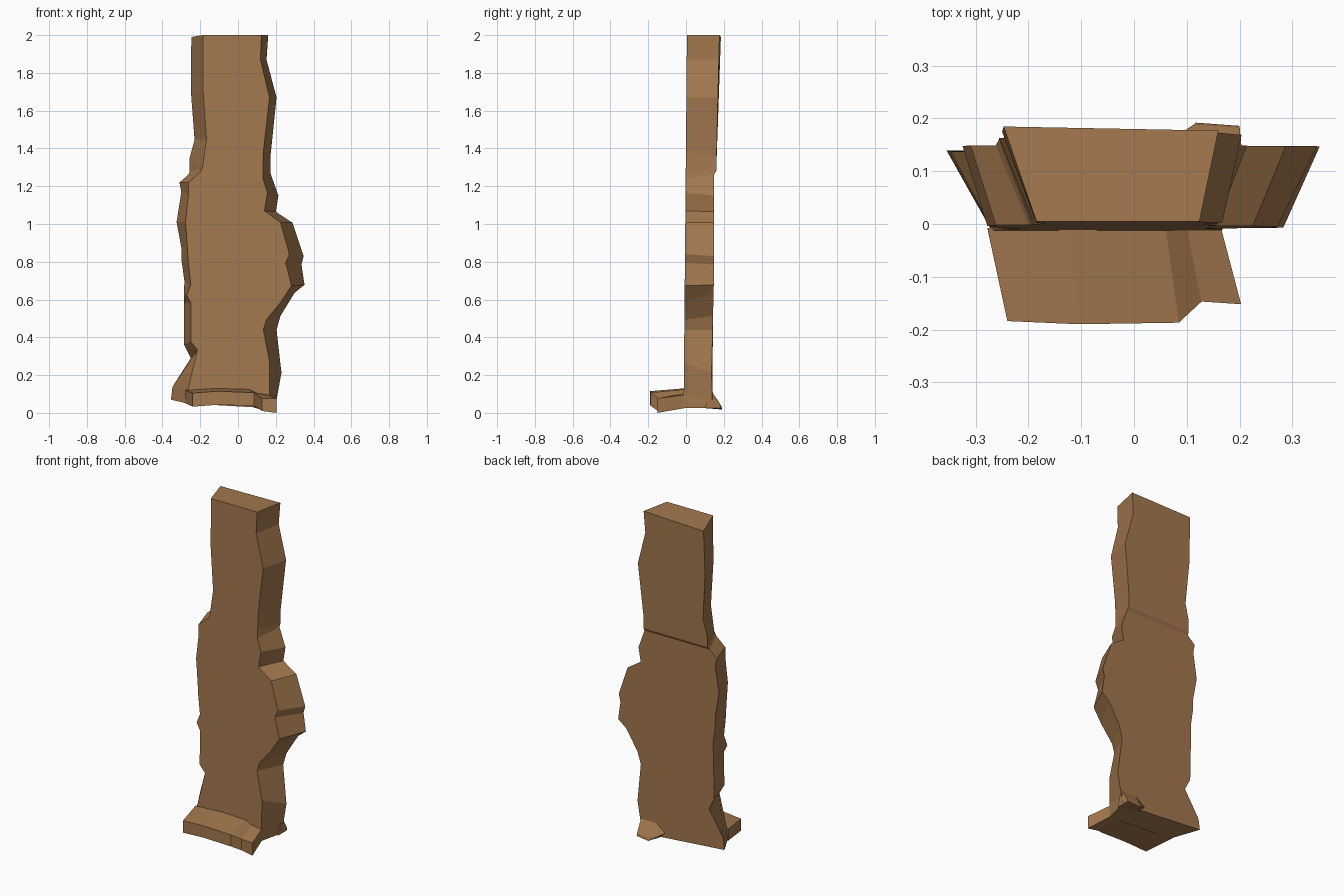
import bpy, bmesh

wood = bpy.data.materials.new("brown bark")
wood.diffuse_color = (0.37, 0.19, 0.077, 1)


def finish(bm, name):
    bmesh.ops.recalc_face_normals(bm, faces=bm.faces)
    me = bpy.data.meshes.new(name)
    bm.to_mesh(me)
    bm.free()
    me.materials.append(wood)
    ob = bpy.data.objects.new(name, me)
    bpy.context.collection.objects.link(ob)
    return ob


def front_y(z):
    return -0.013 + 0.009 * z


def back_y(x, z):
    if z > 1.27:  # thicker upper part
        return 0.16 + 0.028 * (z - 1.28) - 0.02 * x * (z - 1.28) / 0.72
    for (z0, y0), (z1, y1) in zip(BACK, BACK[1:]):
        if z <= z1:
            return y0 + (y1 - y0) * (z - z0) / (z1 - z0)
    return BACK[-1][1]


BACK = [(0, 0.14), (0.07, 0.139), (0.2, 0.135), (0.67, 0.147), (1.265, 0.149)]

# ragged edges, top to bottom: front x, front z, back x, back z
LEFT = [(-.185, 2, -.247, 1.99), (-.185, 1.71, -.25, 1.71), (-.167, 1.45, -.23, 1.445),
        (-.188, 1.30, -.256, 1.35), (-.195, 1.285, -.256, 1.28), (-.2, 1.275, -.262, 1.262),
        (-.262, 1.22, -.31, 1.22), (-.262, 1.155, -.30, 1.17), (-.278, 1.01, -.325, 1.01),
        (-.267, .865, -.30, .875), (-.262, .785, -.298, .80), (-.25, .68, -.284, .70),
        (-.272, .625, -.286, .62), (-.25, .583, -.286, .58), (-.25, .377, -.286, .362),
        (-.214, .334, -.25, .29), (-.267, .117, -.347, .138), (-.27, .05, -.355, .07)]
RIGHT = [(.124, 2, .16, 2), (.119, 1.87, .151, 1.87), (.167, 1.67, .204, 1.67),
         (.134, 1.38, .172, 1.36), (.133, 1.29, .172, 1.28), (.132, 1.24, .174, 1.262),
         (.156, 1.165, .214, 1.15), (.14, 1.07, .2, 1.065), (.225, 1.007, .288, 1.007),
         (.272, .84, .347, .83), (.252, .795, .336, .785), (.283, .673, .352, .678),
         (.225, .585, .3, .636), (.15, .493, .225, .514), (.134, .44, .204, .44),
         (.167, .27, .23, .212), (.167, .10, .204, .07), (.165, .025, .2, .025)]

# main slab
bm = bmesh.new()


def edge_verts(rows):
    f = [bm.verts.new((a, front_y(b), b)) for a, b, c, d in rows]
    k = [bm.verts.new((c, back_y(c, d), d)) for a, b, c, d in rows]
    return f, k


lf, lb = edge_verts(LEFT)
rf, rb = edge_verts(RIGHT)
for f, k in ((lf, lb), (rf, rb)):
    for i in range(len(f) - 1):
        bm.faces.new((f[i], f[i + 1], k[i + 1], k[i]))
bm.faces.new(lf + rf[::-1])
S = 4  # row of the step on the back
bm.faces.new(lb[:S + 1] + rb[:S + 1][::-1])
bm.faces.new((lb[S], lb[S + 1], rb[S + 1], rb[S]))
bm.faces.new(lb[S + 1:] + rb[S + 1:][::-1])
bm.faces.new((lf[0], rf[0], rb[0], lb[0]))
bm.faces.new((lf[-1], rf[-1], rb[-1], lb[-1]))
finish(bm, "trunk_slab")

# front foot: front x, y, top z, bottom z, back x, top z, bottom z
FOOT = [(-.24, -.184, .105, .033, -.278, .12, .05), (-.105, -.19, .115, .043, -.12, .13, .05),
        (.085, -.187, .107, .037, .06, .125, .04), (.128, -.147, .077, .01, .10, .105, .03),
        (.203, -.152, .077, 0, .165, .095, .025)]
bm = bmesh.new()
rings = []
for x, y, t, b, xb, tb, bb in FOOT:
    rings.append([bm.verts.new(p) for p in
                  ((x, y, t), (x, y, b), (xb, -.008, bb), (xb, -.008, tb))])
for p, q in zip(rings, rings[1:]):
    for i in range(4):
        j = (i + 1) % 4
        bm.faces.new((p[i], p[j], q[j], q[i]))
bm.faces.new(rings[0])
bm.faces.new(rings[-1])
finish(bm, "front_foot")

# small heel at the back right corner
bm = bmesh.new()
for p in ((.205, .133, .12), (.1, .133, .12), (.04, .138, .065), (.2, .186, .025),
          (.118, .192, .018), (.2, .183, .04), (.118, .188, .035), (.2, .1, .025), (.05, .1, .04)):
    bm.verts.new(p)
bmesh.ops.convex_hull(bm, input=bm.verts)
finish(bm, "back_heel")
